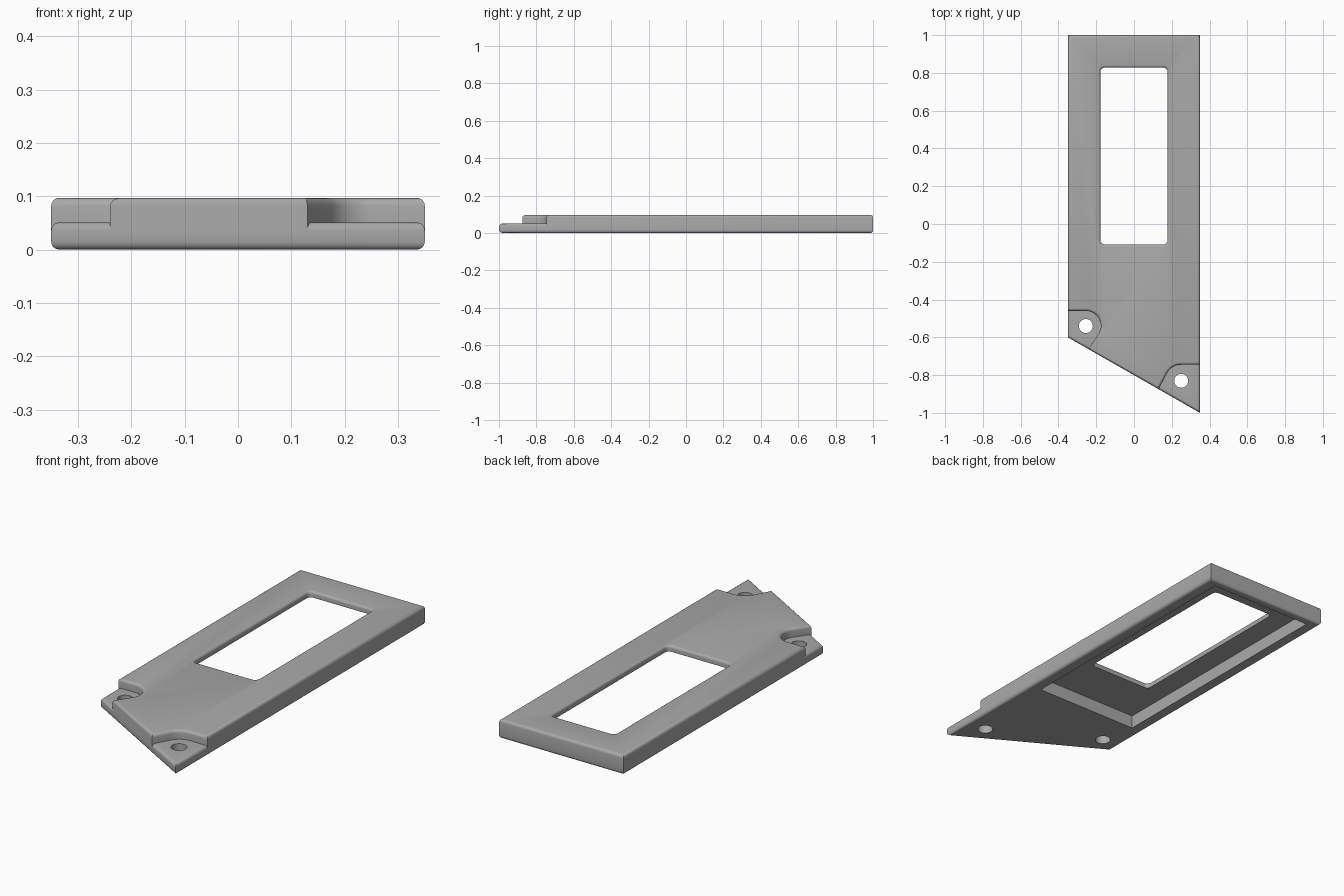
import bpy, bmesh
from math import cos, sin, pi, radians

cube = bpy.data.objects.get("Cube")
if cube:
    bpy.data.objects.remove(cube, do_unlink=True)

HEIGHT, LEDGE, ROUND = 0.097, 0.051, 0.015
HALF_W, SLOPE = 0.35, 30

grey = bpy.data.materials.new("mid grey")
grey.use_nodes = True
grey.diffuse_color = (0.4, 0.4, 0.4, 1)
grey.node_tree.nodes["Principled BSDF"].inputs["Base Color"].default_value = (0.4, 0.4, 0.4, 1)


def arc(cx, cy, r, start, end, steps=10):
    angles = [radians(start + (end - start) * i / steps) for i in range(steps + 1)]
    return [(cx + r * cos(a), cy + r * sin(a)) for a in angles]


def rounded_rect(cx, cy, hx, hy, r):
    points = []
    for sx, sy, a in ((1, 1, 0), (-1, 1, 90), (-1, -1, 180), (1, -1, 270)):
        points += arc(cx + sx * (hx - r), cy + sy * (hy - r), r, a, a + 90, 6)
    return points


def loft(name, rings):
    """Solid through a stack of (z, outline) rings."""
    bm = bmesh.new()
    loops = [[bm.verts.new((x, y, z)) for x, y in pts] for z, pts in rings]
    n = len(loops[0])
    bm.faces.new(loops[0][::-1])
    bm.faces.new(loops[-1])
    for low, high in zip(loops, loops[1:]):
        for i in range(n):
            j = (i + 1) % n
            bm.faces.new((low[i], low[j], high[j], high[i]))
    bmesh.ops.recalc_face_normals(bm, faces=bm.faces)
    mesh = bpy.data.meshes.new(name)
    bm.to_mesh(mesh)
    bm.free()
    obj = bpy.data.objects.new(name, mesh)
    mesh.materials.append(grey)
    bpy.context.collection.objects.link(obj)
    return obj


def slab(name, outline, top):
    """Extruded outline with rounded top and bottom rims."""
    obj = loft(name, [(0, outline), (top, outline)])
    bm = bmesh.new()
    bm.from_mesh(obj.data)
    rims = [e for e in bm.edges if abs(e.verts[0].co.z - e.verts[1].co.z) < 1e-5]
    bmesh.ops.bevel(bm, geom=rims, offset=ROUND, segments=4, profile=0.5, affect='EDGES')
    bm.to_mesh(obj.data)
    bm.free()
    return obj


def combine(target, other, operation):
    mod = target.modifiers.new(operation, 'BOOLEAN')
    mod.operation, mod.object, mod.solver = operation, other, 'EXACT'
    bpy.context.view_layer.objects.active = target
    bpy.ops.object.modifier_apply(modifier=mod.name)
    bpy.data.objects.remove(other, do_unlink=True)


def slant_y(x):
    return -0.8 - (x / HALF_W) * 0.2


# Full-height body, notched around the two screw ledges
body_outline = [(-HALF_W, 1), (-HALF_W, -0.46)]
body_outline += arc(-0.255, -0.54, 0.08, 90, -SLOPE)
body_outline += [(-0.24, slant_y(-0.24)), (0.13, slant_y(0.13))]
body_outline += arc(0.25, -0.83, 0.085, 180 - SLOPE, 90)
body_outline += [(HALF_W, -0.745), (HALF_W, 1)]
frame = slab("cover_plate", body_outline, HEIGHT)

# Lower layer that forms the ledges
ledges = slab("screw_ledges", [(-HALF_W, 1), (-HALF_W, slant_y(-HALF_W)),
                               (HALF_W, slant_y(HALF_W)), (HALF_W, 1)], LEDGE)
combine(frame, ledges, 'UNION')

# Screw holes
for x, y in ((-0.255, -0.54), (0.25, -0.83)):
    ring = arc(x, y, 0.037, 0, 360, 32)[:-1]
    combine(frame, loft("hole_cutter", [(-0.1, ring), (0.2, ring)]), 'DIFFERENCE')

# Hollow underside
pocket = [(-0.29, -0.36), (0.29, -0.36), (0.29, 0.96), (-0.29, 0.96)]
combine(frame, loft("pocket_cutter", [(-0.1, pocket), (0.067, pocket)]), 'DIFFERENCE')

# Window with a rounded upper rim
lip = 0.012
rings = [(-0.1, 0.0)]
rings += [(HEIGHT - lip + lip * sin(a), lip * (1 - cos(a))) for a in (i * pi / 8 for i in range(5))]
rings.append((0.2, lip))
window = [(z, rounded_rect(0, 0.36, 0.178 + d, 0.468 + d, 0.022 + d)) for z, d in rings]
combine(frame, loft("window_cutter", window), 'DIFFERENCE')

bpy.ops.object.select_all(action='DESELECT')
frame.select_set(True)
bpy.context.view_layer.objects.active = frame
bpy.ops.object.shade_smooth_by_angle(angle=radians(30))
